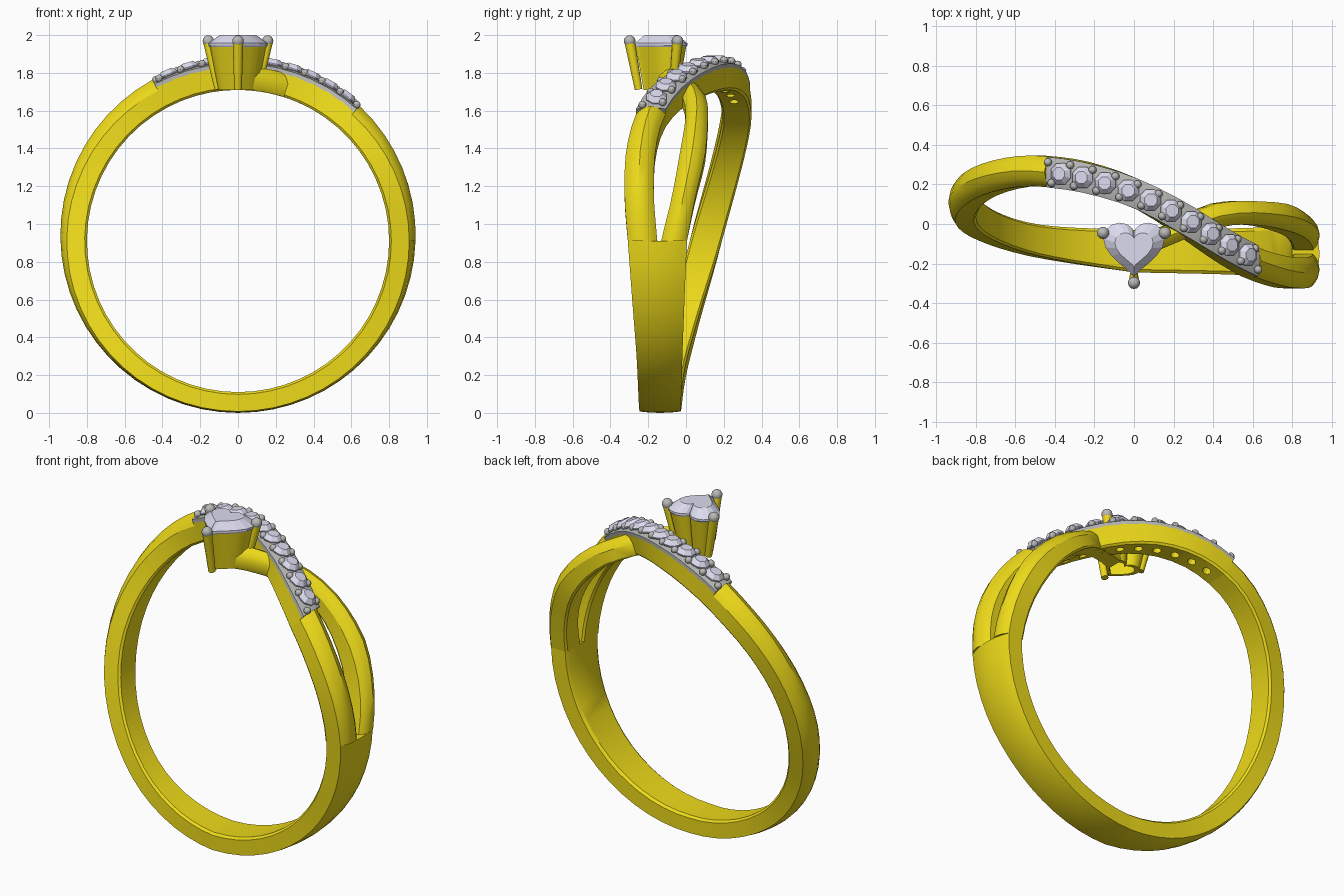
import bpy, bmesh, math
from mathutils import Vector, Matrix

if "Cube" in bpy.data.objects:
    bpy.data.objects.remove(bpy.data.objects["Cube"])

CZ, RI = 0.91, 0.80          # ring centre height, finger radius


def material(name, col):
    m = bpy.data.materials.new(name)
    m.diffuse_color = (*col, 1)
    m.use_nodes = True
    m.node_tree.nodes["Principled BSDF"].inputs["Base Color"].default_value = m.diffuse_color
    return m


GOLD = material("gold", (0.85, 0.70, 0.01))
STONE = material("stone", (0.72, 0.71, 0.86))
SILVER = material("silver", (0.48, 0.48, 0.47))


def finish(name, bm, mat, smooth=True):
    bmesh.ops.recalc_face_normals(bm, faces=bm.faces)
    me = bpy.data.meshes.new(name)
    bm.to_mesh(me)
    bm.free()
    ob = bpy.data.objects.new(name, me)
    bpy.context.collection.objects.link(ob)
    if mat:
        me.materials.append(mat)
    if smooth:
        bpy.ops.object.select_all(action='DESELECT')
        ob.select_set(True)
        bpy.context.view_layer.objects.active = ob
        bpy.ops.object.shade_smooth_by_angle(angle=math.radians(32))
    return ob


def polar(deg, r, y):
    a = math.radians(deg)
    return Vector((r * math.cos(a), y, CZ + r * math.sin(a)))


def edges_at(keys, t):
    """Smoothly interpolate (angle, front y, back y) keys."""
    i = 0
    while i < len(keys) - 2 and t > keys[i + 1][0]:
        i += 1
    p = [keys[max(i - 1, 0)], keys[i], keys[i + 1], keys[min(i + 2, len(keys) - 1)]]
    h = p[2][0] - p[1][0]
    u = (t - p[1][0]) / h
    out = []
    for k in (1, 2):
        m1 = (p[2][k] - p[0][k]) / (p[2][0] - p[0][0]) * h
        m2 = (p[3][k] - p[1][k]) / (p[3][0] - p[1][0]) * h
        out.append((2*u**3 - 3*u*u + 1) * p[1][k] + (u**3 - 2*u*u + u) * m1
                   + (3*u*u - 2*u**3) * p[2][k] + (u**3 - u*u) * m2)
    return out


def outer(t):
    return 0.94 + 0.03 * math.sin(math.radians(t))


def dome(t):
    return 0.24 + 0.17 * math.sin(math.radians(t))


def loft(bm, rings, closed=False):
    vs = [[bm.verts.new(p) for p in r] for r in rings]
    n = len(vs[0])
    pairs = list(zip(vs, vs[1:])) + ([(vs[-1], vs[0])] if closed else [])
    for a, b in pairs:
        for j in range(n):
            bm.faces.new((a[j], a[(j+1) % n], b[(j+1) % n], b[j]))
    if not closed:
        bm.faces.new(vs[0])
        bm.faces.new(vs[-1])


def strand(name, keys, a0, a1, mat, ri=lambda t: RI, ro=outer, dm=dome):
    """Sweep a domed section round the ring between two angles."""
    n = max(2, round((a1 - a0) / 6))
    rings = []
    for i in range(n + 1):
        t = a0 + (a1 - a0) * i / n
        f, b = edges_at(keys, t)
        lo, hi = ri(t), ro(t)
        prof = [(1, lo + 0.012), (0.93, lo), (0.07, lo), (0, lo + 0.012)]
        prof += [(u, hi - dm(t) * (hi - lo) * (2*u - 1)**2)
                 for u in (0, 0.1, 0.25, 0.5, 0.75, 0.9, 1)]
        rings.append([polar(t, r, f + (b - f) * u) for u, r in prof])
    bm = bmesh.new()
    loft(bm, rings)
    return finish(name, bm, mat)


# Strand paths: angle, front edge y, back edge y
LOW = [(-90, -.245, -.03), (-45, -.26, -.02), (-20, -.285, -.008), (0, -.308, .005)]
MAIN = [(0, -.308, -.152), (15, -.325, -.17), (30, -.32, -.165), (40, -.295, -.142),
        (48, -.265, -.108), (60, -.185, -.02), (75, -.05, .12), (90, .08, .237),
        (105, .155, .31), (118, .185, .34), (130, .19, .345), (150, .14, .30),
        (180, .02, .19), (210, -.085, .065), (235, -.165, -.005), (270, -.245, -.03)]
SIDE = [(0, -.132, .005), (15, -.075, .05), (30, -.035, .10), (45, -.005, .115),
        (55, -.005, .115), (65, -.035, .09), (75, -.09, .015), (86, -.16, -.04)]
P0, P1 = 48, 118             # jewelled stretch

# Gold band
strand("lower_band", LOW, -90, 0, GOLD)
strand("front_strand", MAIN, 0, P0, GOLD)
strand("left_band", MAIN, P1, 270, GOLD)
strand("split_strand", SIDE, 0, 86, GOLD,
       ro=lambda t: outer(t) - 0.045 * min(1, max(0, (t - 30) / 30)))
base = strand("jewelled_base", MAIN, P0, P1, GOLD,
              ro=lambda t: 0.925, dm=lambda t: 0.02)
strand("jewelled_plate", MAIN, P0, P1, SILVER, ri=lambda t: 0.905,
       ro=lambda t: 0.952, dm=lambda t: 0.25)

# Small round stones, beads and the drilled holes beneath them
stones, beads, holes = bmesh.new(), bmesh.new(), bmesh.new()
COUNT = 10
# space by arc length along the strand
fine = [P0 + 1.5 + (P1 - P0 - 3) * i / 200 for i in range(201)]
mid = [polar(t, 0.95, sum(edges_at(MAIN, t)) / 2) for t in fine]
length = [0]
for a, b in zip(mid, mid[1:]):
    length.append(length[-1] + (b - a).length)


def angle_at(frac):
    return fine[min(range(201), key=lambda i: abs(length[i] - frac * length[-1]))]


for i in range(COUNT):
    t = angle_at((i + 0.5) / COUNT)
    f, b = edges_at(MAIN, t)
    rot = polar(t, 1, 0) - polar(t, 0, 0)
    q = rot.to_track_quat('Z', 'Y').to_matrix().to_4x4()
    m = Matrix.Translation(polar(t, 0.952, (f + b) / 2)) @ q
    rings = []
    for r, z in ((0.008, -0.06), (0.058, 0), (0.058, 0.006), (0.034, 0.03)):
        rings.append([m @ Vector((r * math.cos(k * math.pi / 4 + .4),
                                  r * math.sin(k * math.pi / 4 + .4), z)) for k in range(8)])
    loft(stones, rings)
    bmesh.ops.create_cone(holes, cap_ends=True, segments=12, radius1=0.024, radius2=0.024,
                          depth=0.2, matrix=Matrix.Translation(polar(t, 0.86, (f + b) / 2)) @ q)
for i in range(COUNT + 1):
    t = angle_at(i / COUNT)
    f, b = edges_at(MAIN, t)
    for u, dt in ((0.16, -0.6), (0.84, 0.6)):
        bmesh.ops.create_uvsphere(beads, u_segments=10, v_segments=6, radius=0.021,
                                  matrix=Matrix.Translation(polar(t + dt, 0.957, f + (b - f) * u)))
finish("small_stones", stones, STONE, False)
finish("small_beads", beads, SILVER)
cutter = finish("hole_cutter", holes, None, False)
cutter.hide_render = True
cutter.hide_set(True)
mod = base.modifiers.new("holes", 'BOOLEAN')
mod.operation, mod.object, mod.solver = 'DIFFERENCE', cutter, 'EXACT'


# Heart outline, scaled about the middle of the setting
def heart(s, z, n=28):
    pts = []
    for k in range(n):
        a = 2 * math.pi * k / n
        x = 0.157 * math.sin(a)**3
        y = 0.0105 * (13*math.cos(a) - 4*math.cos(2*a) - 2*math.cos(3*a) - 0.5*math.cos(4*a))
        pts.append(Vector((s * x, -0.13 + s * (y + 0.02), z)))
    return pts


# Open tapered basket
bm = bmesh.new()
loft(bm, [heart(0.66, 1.71), heart(0.95, 1.94), heart(0.80, 1.94), heart(0.50, 1.71)], closed=True)
finish("heart_basket", bm, GOLD)

# Heart stone
bm = bmesh.new()
loft(bm, [heart(0.05, 1.76), heart(0.99, 1.945), heart(0.99, 1.957), heart(0.62, 2.0)])
finish("heart_stone", bm, STONE, False)

# Three claws with rounded tips
claws, tips = bmesh.new(), bmesh.new()
for x, y in ((-0.157, -0.045), (0.157, -0.045), (0, -0.298)):
    top = Vector((x, y, 1.965))
    foot = Vector((x * 0.66, -0.13 + (y + 0.13) * 0.72, 1.712))
    d = top - foot
    m = Matrix.Translation((top + foot) / 2) @ d.to_track_quat('Z', 'Y').to_matrix().to_4x4()
    bmesh.ops.create_cone(claws, cap_ends=True, segments=12, radius1=0.02, radius2=0.028,
                          depth=d.length, matrix=m)
    bmesh.ops.create_uvsphere(tips, u_segments=14, v_segments=8, radius=0.031,
                              matrix=Matrix.Translation(top + Vector((0, 0, 0.003))))
finish("heart_claws", claws, GOLD)
finish("claw_tips", tips, SILVER)
